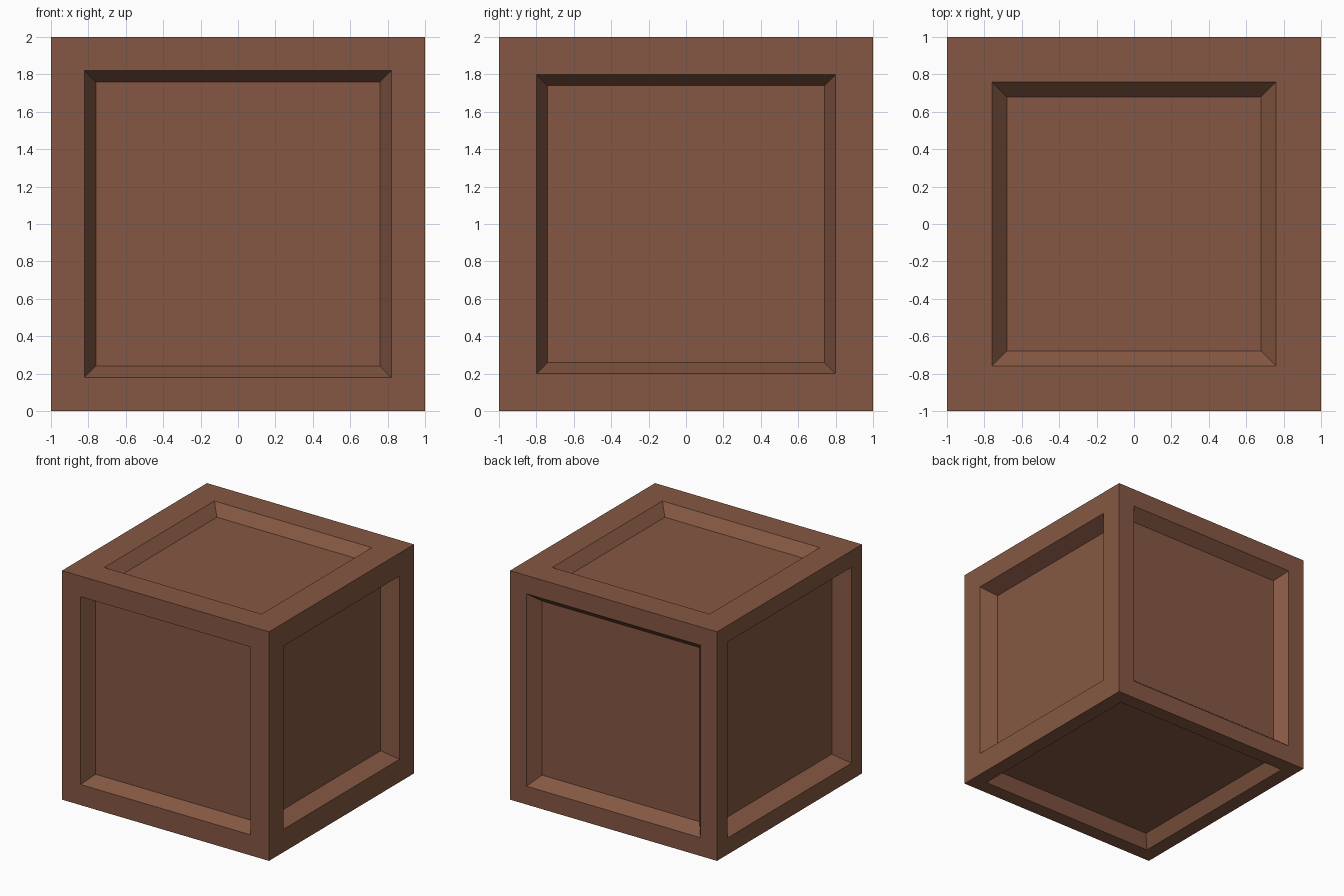
import bpy, bmesh
from mathutils import Vector

if "Cube" in bpy.data.objects:
    bpy.data.objects.remove(bpy.data.objects["Cube"])

# single flat brown
brown = bpy.data.materials.new("brown_wood")
brown.diffuse_color = (0.235, 0.097, 0.056, 1)
brown.use_nodes = True
brown.node_tree.nodes["Principled BSDF"].inputs["Base Color"].default_value = brown.diffuse_color

# side direction, frame width, slope width, recess depth
panels = [
    ((0, -1, 0), 0.18, 0.06, 0.12),    # front
    ((1, 0, 0), 0.20, 0.06, 0.14),     # right
    ((0, 0, 1), 0.24, 0.08, 0.09),     # top
    ((0, 1, 0), 0.16, 0.08, 0.10),     # back
    ((-1, 0, 0), 0.145, 0.065, 0.145), # left
    ((0, 0, -1), 0.13, 0.06, 0.11),    # bottom
]

# crate body: a cube with a framed, sloped recess in every side
bm = bmesh.new()
bmesh.ops.create_cube(bm, size=2)
bm.normal_update()
sides = []
for direction, *sizes in panels:
    n = Vector(direction)
    sides.append((max(bm.faces, key=lambda f: f.normal.dot(n)), n, sizes))

for face, n, (frame, slope, depth) in sides:
    for width in (frame, slope):
        bmesh.ops.inset_individual(bm, faces=[face], thickness=width,
                                   use_even_offset=True)
    bmesh.ops.translate(bm, verts=list(face.verts), vec=n * -depth)

bmesh.ops.translate(bm, verts=bm.verts[:], vec=(0, 0, 1))
bm.normal_update()
mesh = bpy.data.meshes.new("crate")
bm.to_mesh(mesh)
bm.free()
mesh.materials.append(brown)
crate = bpy.data.objects.new("crate", mesh)
bpy.context.collection.objects.link(crate)
